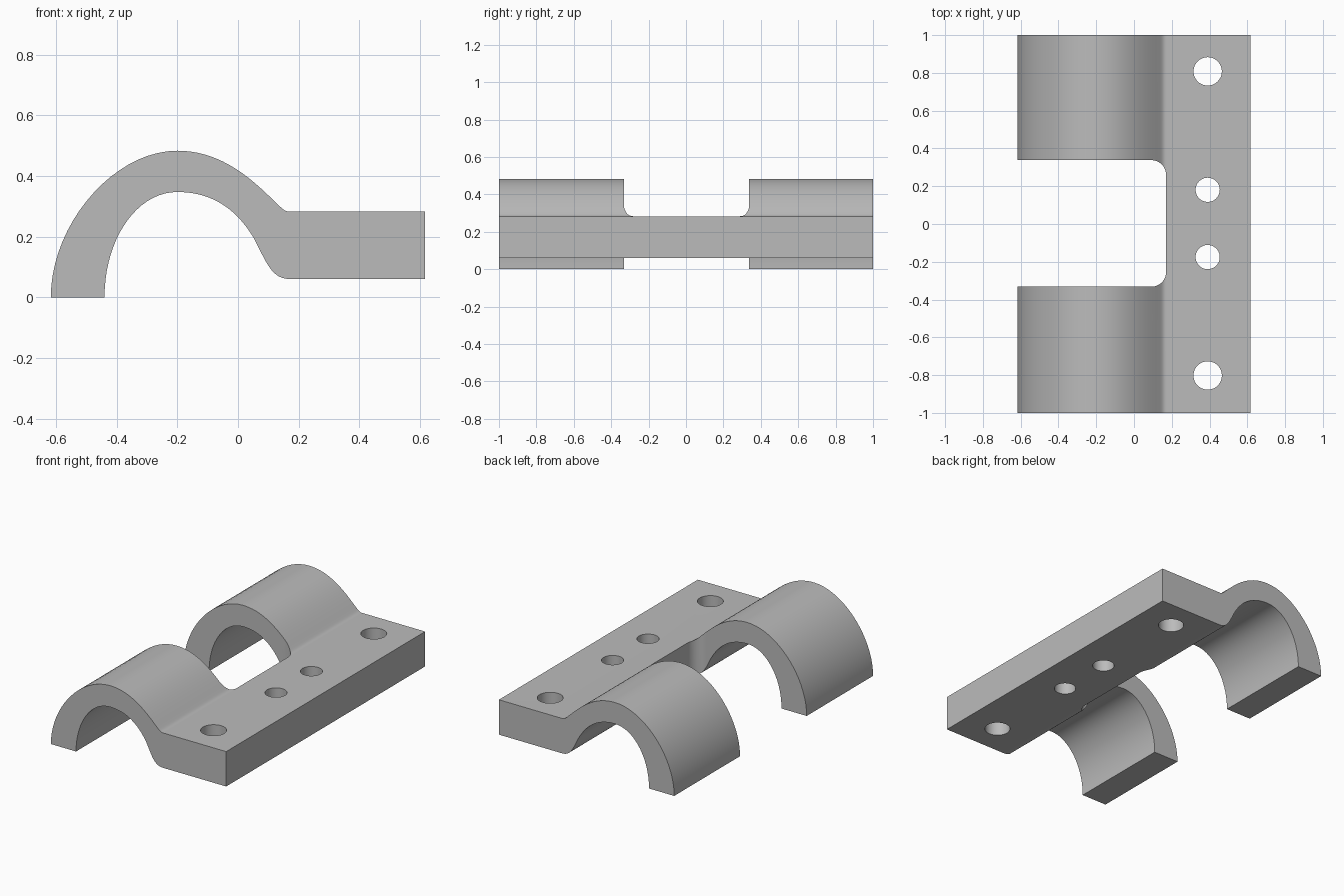
import bpy, bmesh, math
from mathutils import Vector
from mathutils.geometry import interpolate_bezier

cube = bpy.data.objects.get("Cube")
if cube:
    bpy.data.objects.remove(cube, do_unlink=True)

grey = bpy.data.materials.new("plain grey")
grey.use_nodes = True
COLOUR = (0.5, 0.5, 0.5, 1)
grey.diffuse_color = COLOUR
grey.node_tree.nodes["Principled BSDF"].inputs["Base Color"].default_value = COLOUR

SHIFT = 0.003  # the notch and holes sit slightly off centre


def prism(name, outline, depth):
    """Closed solid: a planar outline swept along a depth vector."""
    bm = bmesh.new()
    face = bm.faces.new([bm.verts.new(p) for p in outline])
    swept = bmesh.ops.extrude_face_region(bm, geom=[face])
    verts = [g for g in swept["geom"] if isinstance(g, bmesh.types.BMVert)]
    bmesh.ops.translate(bm, verts=verts, vec=depth)
    bmesh.ops.recalc_face_normals(bm, faces=bm.faces)
    mesh = bpy.data.meshes.new(name)
    bm.to_mesh(mesh)
    bm.free()
    mesh.materials.append(grey)
    obj = bpy.data.objects.new(name, mesh)
    bpy.context.collection.objects.link(obj)
    return obj


def path(*segments, steps=20):
    """Chain cubic curves given as four (x, z) control points each."""
    points = []
    for seg in segments:
        a, b, c, d = (Vector((x, 0, z)) for x, z in seg)
        curve = interpolate_bezier(a, b, c, d, steps)
        points += curve[1:] if points else curve
    return [(p.x, -1, p.z) for p in points]


# Side profile: hooked arch flowing into a flat plate
upper = path(
    ((-0.617, 0), (-0.617, 0.24), (-0.41, 0.483), (-0.2, 0.483)),
    ((-0.2, 0.483), (-0.05, 0.483), (0.05, 0.385), (0.13, 0.307)),
    ((0.13, 0.307), (0.148, 0.29), (0.155, 0.282), (0.175, 0.282)))
lower = path(
    ((-0.44, 0), (-0.44, 0.19), (-0.335, 0.347), (-0.2, 0.347)),
    ((-0.2, 0.347), (-0.08, 0.347), (0, 0.285), (0.055, 0.19)),
    ((0.055, 0.19), (0.1, 0.1), (0.115, 0.06), (0.175, 0.06)))
plate_end = [(0.617, -1, 0.282), (0.617, -1, 0.06)]
bracket = prism("clamp_bracket", upper + plate_end + lower[::-1], (0, 2, 0))

# Notch between the two arches, with rounded inner corners
edge, half, radius = 0.17, 0.335, 0.078
notch = [(-1, -half + SHIFT, -1)]
for side, start in ((-1, -90), (1, 0)):
    for i in range(13):
        a = math.radians(start + 90 * i / 12)
        notch.append((edge - radius + radius * math.cos(a),
                      side * (half - radius) + radius * math.sin(a) + SHIFT, -1))
notch.append((-1, half + SHIFT, -1))
cutters = [prism("notch_cutter", notch, (0, 0, 2))]

# Bolt holes: large outer pair, smaller inner pair
for y, r in ((0.805, 0.075), (0.178, 0.064)):
    for side in (-1, 1):
        ring = [(0.39 + r * math.cos(math.tau * i / 48),
                 side * y + SHIFT + r * math.sin(math.tau * i / 48), -1)
                for i in range(48)]
        cutters.append(prism("hole_cutter", ring, (0, 0, 2)))

bpy.context.view_layer.objects.active = bracket
for cutter in cutters:
    cut = bracket.modifiers.new(cutter.name, "BOOLEAN")
    cut.operation = "DIFFERENCE"
    cut.solver = "EXACT"
    cut.object = cutter
    bpy.ops.object.modifier_apply(modifier=cut.name)
    bpy.data.objects.remove(cutter, do_unlink=True)

# Smooth curved surfaces, keep machined edges crisp
bpy.ops.object.select_all(action="DESELECT")
bracket.select_set(True)
bpy.ops.object.shade_smooth_by_angle(angle=math.radians(30))
